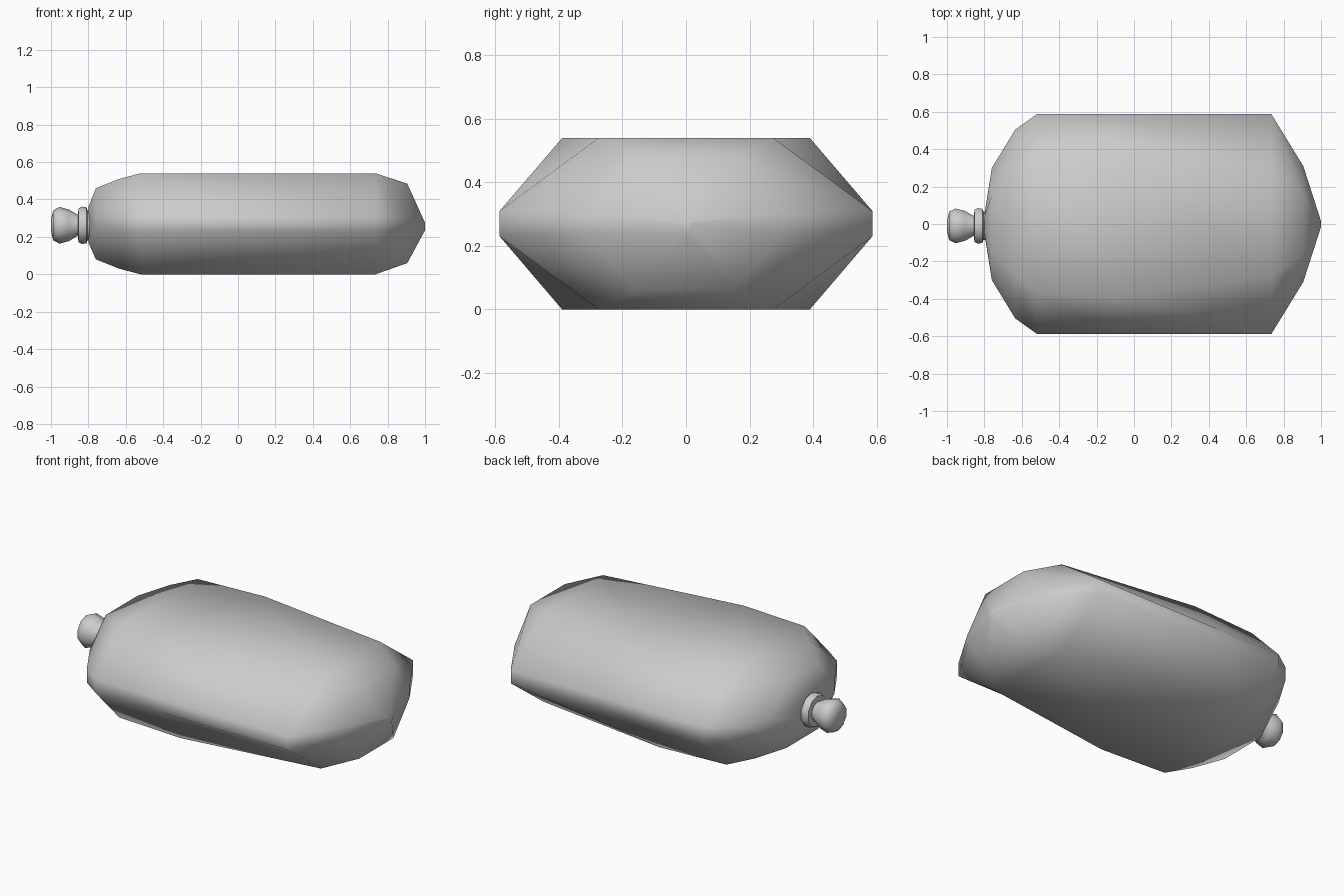
import bpy, bmesh, math

if "Cube" in bpy.data.objects:
    bpy.data.objects.remove(bpy.data.objects["Cube"])


def loft(name, rings, angle):
    """Skin a list of equal-sized rings and cap both ends."""
    bm = bmesh.new()
    loops = [[bm.verts.new(p) for p in ring] for ring in rings]
    n = len(loops[0])
    for a, b in zip(loops, loops[1:]):
        for i in range(n):
            j = (i + 1) % n
            bm.faces.new((a[i], a[j], b[j], b[i]))
    bm.faces.new(loops[0][::-1])
    bm.faces.new(loops[-1])
    bmesh.ops.recalc_face_normals(bm, faces=bm.faces)
    me = bpy.data.meshes.new(name)
    bm.to_mesh(me)
    bm.free()
    ob = bpy.data.objects.new(name, me)
    bpy.context.collection.objects.link(ob)
    bpy.ops.object.select_all(action='DESELECT')
    ob.select_set(True)
    bpy.context.view_layer.objects.active = ob
    bpy.ops.object.shade_smooth_by_angle(angle=math.radians(angle))
    return ob


def section(x, side, flat, bottom, top, edge):
    """Octagonal body slice: wide side points, narrower flat top and bottom."""
    lo, hi = 0.27 - edge, 0.27 + edge
    return [(x, side, lo), (x, side, hi), (x, flat, top), (x, -flat, top),
            (x, -side, hi), (x, -side, lo), (x, -flat, bottom), (x, flat, bottom)]


def circle(x, r, n=10, y=-0.01, z=0.262):
    return [(x, y + r * math.cos(math.tau * (i + 0.5) / n),
             z + r * math.sin(math.tau * (i + 0.5) / n)) for i in range(n)]


# Body: x, half width, half width of flat, bottom, top, half height of side edge
stations = [
    (-0.80, 0.05, 0.04, 0.17, 0.36, 0.04),
    (-0.76, 0.30, 0.15, 0.08, 0.46, 0.04),
    (-0.635, 0.505, 0.27, 0.03, 0.51, 0.04),
    (-0.52, 0.587, 0.365, 0.0, 0.54, 0.04),
    (-0.10, 0.587, 0.39, 0.0, 0.54, 0.04),
    (0.735, 0.587, 0.275, 0.0, 0.54, 0.04),
    (0.905, 0.31, 0.16, 0.06, 0.485, 0.03),
    (1.0, 0.015, 0.01, 0.235, 0.275, 0.005),
]
loft("body", [section(*s) for s in stations], 60)

# Collar around the neck
loft("collar", [circle(x, r) for x, r in
     [(-0.78, 0.08), (-0.805, 0.08), (-0.81, 0.096), (-0.835, 0.1),
      (-0.853, 0.09), (-0.856, 0.055)]], 40)

# Rounded knob on the end
loft("knob", [circle(x, r) for x, r in
     [(-0.84, 0.06), (-0.86, 0.058), (-0.905, 0.085), (-0.955, 0.098),
      (-0.988, 0.08), (-1.0, 0.03)]], 50)
